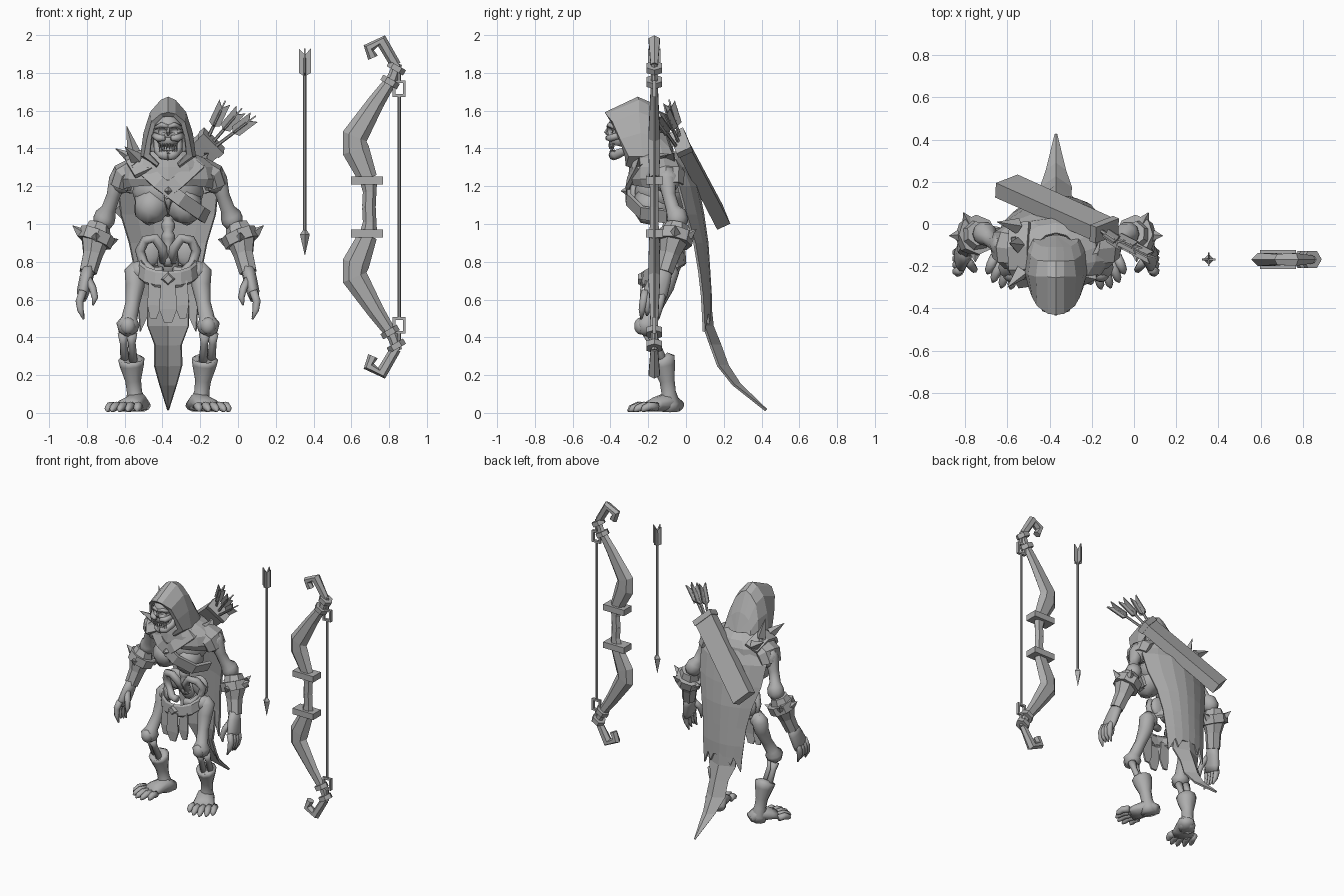
import bpy, bmesh, math
from mathutils import Vector as V

BODY = (-0.37, 0, 0)        # body parts are modelled around this origin
BOW = (0, -0.168, 1.09)
mat = bpy.data.materials.new("bone_grey")
mat.diffuse_color = (0.42, 0.42, 0.42, 1)


def make(name, verts, faces, loc=BODY, mirror=None, smooth=False, thick=0):
    me = bpy.data.meshes.new(name)
    me.from_pydata([tuple(v) for v in verts], [], faces)
    bm = bmesh.new()
    bm.from_mesh(me)
    bmesh.ops.remove_doubles(bm, verts=bm.verts, dist=1e-5)
    bmesh.ops.recalc_face_normals(bm, faces=bm.faces)
    for f in bm.faces:
        f.smooth = smooth
    bm.to_mesh(me)
    bm.free()
    me.materials.append(mat)
    ob = bpy.data.objects.new(name, me)
    ob.location = loc
    bpy.context.collection.objects.link(ob)
    if mirror:
        m = ob.modifiers.new("mirror", 'MIRROR')
        m.use_axis = (mirror == 'x', False, mirror == 'z')
    if thick:
        s = ob.modifiers.new("thickness", 'SOLIDIFY')
        s.thickness = thick
        s.offset = 0
    return ob


def loft(name, rings, closed=True, caps=True, **k):
    n = len(rings[0])
    verts = [p for r in rings for p in r]
    faces = [(i * n + j, i * n + (j + 1) % n, (i + 1) * n + (j + 1) % n, (i + 1) * n + j)
             for i in range(len(rings) - 1) for j in range(n if closed else n - 1)]
    if caps and closed:
        faces += [tuple(range(n)), tuple(range(len(verts) - n, len(verts)))]
    return make(name, verts, faces, **k)


def tube(name, pts, n=8, up=(0, 1, 0), box=False, caps=True, **k):
    """Sweep along points (x, y, z, half width, [half depth]); depth lies along up."""
    P = [V(p[:3]) for p in pts]
    rings = []
    for i, p in enumerate(pts):
        t = (P[min(i + 1, len(P) - 1)] - P[max(i - 1, 0)]).normalized()
        a = V(up).cross(t).normalized()
        b = t.cross(a)
        s = math.sqrt(2) if box else 1
        ring = []
        for j in range(n):
            w = 2 * math.pi * (j + (0.5 if box else 0)) / n
            ring.append(P[i] + a * math.cos(w) * p[3] * s + b * math.sin(w) * p[-1] * s)
        rings.append(ring)
    return loft(name, rings, caps=caps, **k)


def bone(name, pts, n=10, **k):
    return tube(name, pts, n, smooth=True, **k)


def ball(name, c, r, **k):
    pts = [(c[0], c[1], c[2] + r[2] * math.cos(w), max(r[0] * math.sin(w), .001), max(r[1] * math.sin(w), .001))
           for w in [math.pi * i / 8 for i in range(9)]]
    return tube(name, pts, 14, smooth=True, **k)


def oval(z, rx, cy, ry, n=14, drop=0):
    return [(rx * math.sin(w), cy - ry * math.cos(w), z - drop * math.cos(w))
            for w in [2 * math.pi * i / n for i in range(n)]]


def arch(half):             # half outline from crown to chin, mirrored
    return [(-x, y, z) for x, y, z in half[:0:-1]] + half


# ---------- bow ----------
bow = dict(loc=BOW, mirror='z')
tube("bow_grip", [(.693, 0, 0, .036, .026), (.697, 0, .08, .036, .026), (.69, 0, .15, .048, .03)], 6, **bow)
tube("bow_limb", [(.688, 0, .15, .05, .03), (.624, 0, .30, .072, .036), (.618, 0, .373, .068, .036),
                  (.73, 0, .553, .045, .026), (.82, 0, .685, .03, .02), (.845, 0, .76, .024, .018)], 6, **bow)
tube("bow_hook", [(.836, 0, .75, .028, .022), (.76, 0, .88, .034, .034), (.692, 0, .843, .03, .03),
                  (.715, 0, .79, .028, .024)], 6, **bow)
tube("grip_band", [(.683, 0, .118, .085, .045), (.683, 0, .162, .085, .045)], 4, box=True, **bow)
for x, z in ((.838, .735), (.805, .662)):
    tube("tip_band", [(x - .008, 0, z - .014, .05, .046), (x + .008, 0, z + .014, .05, .046)], 6, **bow)
tube("string", [(.853, 0, 0, .009), (.853, 0, .59, .009)], 6, **bow)
for x in (.826, .88):
    tube("string_link_side", [(x, 0, .583, .007, .01), (x, 0, .67, .007, .01)], 4, box=True, **bow)
for z in (.59, .663):
    tube("string_link_bar", [(.82, 0, z, .007, .01), (.886, 0, z, .007, .01)], 4, box=True, **bow)
tube("link_hanger", [(.853, 0, .66, .011), (.853, 0, .74, .011)], 6, **bow)


# ---------- arrows ----------
def arrow(base, tail, loc, head):
    b = V(base)
    d = V(tail) - b
    length = d.length
    d.normalize()
    side = d.cross(V((0, 1, 0))).normalized()
    at = lambda s, r: (*(b + d * s), r)
    tube("arrow_shaft", [at(0, .009), at(length - .05, .009)], 6, loc=loc)
    if head:
        tube("arrow_head", [at(-.11, .001), at(0, .026), at(.025, .008)], 4, loc=loc)
    for q in (side, d.cross(side)):
        for s in (1, -1):
            o = q * s
            c = [b + d * (length - .15), b + d * (length - .13) + o * .032,
                 b + d * length + o * .032, b + d * (length - .035)]
            make("arrow_feather", c, [(0, 1, 2, 3)], loc=loc, thick=.008)


arrow((.354, -.168, .945), (.354, -.168, 1.93), (0, 0, 0), True)
arrow((.18, -.01, 1.39), (.30, -.09, 1.645), BODY, False)
arrow((.2, -.02, 1.39), (.385, -.115, 1.605), BODY, False)
arrow((.21, -.03, 1.38), (.455, -.16, 1.565), BODY, False)

# ---------- quiver ----------
tilt = (-.05, .87, .3)
tube("quiver", [(.235, -.03, 1.435, .072, .036), (-.235, .18, 1.035, .074, .038)], 4, up=tilt, box=True)
tube("quiver_rim", [(.243, -.033, 1.442, .078, .042), (.215, -.021, 1.418, .078, .042)], 4, up=tilt, box=True)

# ---------- hood ----------
loft("hood", [
    arch([(0, -.405, 1.575), (.03, -.405, 1.57), (.068, -.385, 1.53), (.088, -.35, 1.45), (.096, -.32, 1.37), (.05, -.31, 1.32)]),
    arch([(0, -.425, 1.59), (.036, -.42, 1.582), (.085, -.385, 1.54), (.108, -.345, 1.45), (.125, -.30, 1.36), (.055, -.315, 1.31)]),
    arch([(0, -.255, 1.668), (.036, -.25, 1.652), (.09, -.25, 1.59), (.125, -.24, 1.48), (.142, -.23, 1.36), (.06, -.28, 1.30)]),
    arch([(0, -.18, 1.635), (.036, -.18, 1.615), (.082, -.175, 1.56), (.115, -.15, 1.46), (.135, -.12, 1.35), (.08, -.10, 1.30)]),
    arch([(0, -.115, 1.50), (.035, -.115, 1.49), (.07, -.11, 1.46), (.1, -.09, 1.40), (.11, -.06, 1.34), (.06, -.06, 1.30)]),
    arch([(0, -.06, 1.35)] * 6)], closed=False, thick=.012)

# ---------- skull ----------
skull = ball("skull", (0, -.315, 1.5), (.08, .105, .095))
cut = skull.modifiers.new("sockets", 'BOOLEAN')
cut.solver = 'EXACT'
sock = ball("eye_socket_cutter", (.034, -.42, 1.49), (.026, .04, .022), mirror='x')
sock.hide_render = sock.hide_viewport = True
cut.object = sock
bone("brow", [(0, -.41, 1.515, .012), (.035, -.405, 1.525, .014), (.066, -.37, 1.51, .012)], 8, mirror='x')
bone("cheekbone", [(.018, -.415, 1.455, .014), (.05, -.40, 1.455, .02), (.075, -.35, 1.47, .018)], 8, mirror='x')
tube("nose", [(0, -.41, 1.51, .008), (0, -.425, 1.485, .01), (0, -.415, 1.47, .006)], 6)
bone("upper_jaw", [(0, -.35, 1.47, .06, .05), (0, -.36, 1.44, .055, .05), (0, -.365, 1.415, .045, .045)], 10)
bone("lower_jaw", [(0, -.385, 1.365, .028), (.03, -.37, 1.367, .026), (.055, -.32, 1.39, .022), (.062, -.29, 1.45, .015)], 8, mirror='x')
for i in range(4):
    x, y = .008 + .0125 * i, -.405 + .007 * i
    tube("upper_tooth", [(x, y, 1.425, .006), (x, y, 1.398 - .006 * (i == 2), .003)], 4, mirror='x')
    tube("lower_tooth", [(x, y + .006, 1.37, .006), (x, y + .005, 1.394, .003)], 4, mirror='x')
bone("neck", [(0, -.27, 1.42, .04), (0, -.18, 1.34, .045), (0, -.10, 1.25, .04)])

# ---------- torso ----------
loft("mantle", [oval(1.38, .11, -.165, .12), oval(1.345, .19, -.145, .145), oval(1.30, .25, -.135, .16),
                oval(1.24, .265, -.135, .165), oval(1.18, .245, -.125, .16, drop=-.03)], caps=False, thick=.012)
tube("shoulder_cap", [(.17, -.12, 1.305, .048, .09), (.232, -.11, 1.265, .06, .098), (.256, -.10, 1.2, .056, .082)],
     8, caps=False, thick=.012, mirror='x')
ball("ribcage", (0, -.125, 1.17), (.19, .15, .13))
bone("lower_ribs", [(.045, -.2, 1.16, .07, .085), (.085, -.17, 1.1, .1, .115), (.1, -.15, 1.05, .08, .1),
                    (.1, -.13, 1.02, .03, .05)], 12, mirror='x')
bone("breastbone", [(0, -.275, 1.22, .025, .015), (0, -.28, 1.13, .02, .015), (0, -.265, 1.08, .006, .01)], 8)
bone("spine", [(0, -.08 - .02 * math.sin(i * .25), .78 + .02 * i, .036 if i % 3 else .026) for i in range(17)])

# chest straps, with a stud where they meet
strap = [(.2, -.06, 1.34), (.16, -.25, 1.32), (.05, -.305, 1.22), (-.07, -.305, 1.13), (-.17, -.235, 1.06), (-.2, -.1, 1.04)]
for s, n in ((1, 3), (-1, 6)):
    tube("chest_strap", [(x * s, y, z, .036, .011) for x, y, z in strap[:n]] +
         ([(-.03, -.3, 1.16, .036, .011)] if n == 3 else []), 4, up=(.3 * s, 1, .1), box=True)
tube("strap_stud", [(0, -.305, 1.175, .03), (0, -.345, 1.175, .001)], 4, up=(0, 0, 1))

# spiked strap over one shoulder
tube("shoulder_strap", [(-.13, -.29, 1.27, .05, .012), (-.175, -.21, 1.345, .05, .012), (-.18, -.11, 1.365, .05, .012),
                        (-.17, .005, 1.32, .05, .012)], 4, up=(-.4, -.3, 1), box=True)
for b, t in (((-.165, -.23, 1.345), (-.23, -.30, 1.41)), ((-.18, -.10, 1.37), (-.22, -.09, 1.52)), ((-.18, -.01, 1.34), (-.28, .01, 1.40))):
    tube("shoulder_spike", [(*b, .038), (*t, .001)], 4)

# ---------- cape: rows of (z, half width, centre y, edge y) ----------
rows = [(1.34, .19, .0, -.08), (1.2, .265, .06, -.04), (1.05, .25, .09, 0), (.9, .205, .112, .045),
        (.75, .175, .122, .07), (.62, .165, .13, .085), (.53, .155, .13, .09)]
col = (-1, -.66, -.33, 0, .33, .66, 1)
loft("cape", [[(c * w, yc + (ye - yc) * c * c, z) for c in col] for z, w, yc, ye in rows], closed=False, thick=.014)
make("cape_tatter", [(.155, .09, .53), (.102, .113, .53), (.148, .095, .43), (.051, .126, .53), (.08, .12, .47)],
     [(0, 1, 2), (1, 3, 4)], mirror='x', thick=.014)
loft("cape_tail", [[(-w, y - e, z), (0, y, z), (w, y - e, z)] for z, w, y, e in
                   ((.6, .11, .125, .02), (.46, .108, .14, .045), (.36, .07, .18, .05), (.25, .072, .22, .05),
                    (.15, .045, .285, .035), (.015, .003, .425, .004))], closed=False, thick=.014)

# ---------- pelvis, belt and loincloth ----------
hip = [(.02, -.09, .80), (.03, -.13, .87), (.07, -.15, .925), (.12, -.13, .915), (.15, -.1, .86), (.13, -.1, .79), (.08, -.13, .745), (.03, -.15, .75)]
bone("hip_bone", [(*p, .026) for p in hip], 8, mirror='x')
ball("hip_blade", (.1, -.06, .85), (.065, .03, .075), mirror='x')
ball("sacrum", (0, -.06, .81), (.06, .04, .08))
belt = lambda r, z: oval(z, .15 * r, -.12, .11 * r, drop=.06)
loft("belt", [belt(.93, .805), belt(1, .795), belt(1.04, .735), belt(.97, .725)], caps=False, thick=.015)
tube("belt_buckle", [(0, -.22, .708, .045), (0, -.255, .708, .025)], 4, up=(0, 0, 1))
for x, w, z0, z1, y, m in ((0, .048, .69, .48, -.235, None), (.072, .038, .70, .50, -.21, 'x')):
    tube("loincloth_strip", [(x, y, z0, w * .8, .006), (x, y - .005, z1 + .07, w, .006), (x * 1.1, y, z1, w * .45, .006)],
         4, box=True, mirror=m)

# ---------- arms ----------
L = dict(mirror='x')
bone("upper_arm", [(.24, -.1, 1.28, .05), (.265, -.1, 1.23, .05), (.29, -.09, 1.15, .036), (.315, -.07, 1.08, .038), (.33, -.05, 1.05, .055),
                   (.34, -.045, 1.02, .058), (.36, -.05, .975, .04)], **L)
ball("shoulder_joint", (.25, -.1, 1.23), (.06, .068, .07), **L)
tube("bracer", [(.365, -.045, 1.0, .06), (.385, -.06, .93, .082), (.40, -.085, .84, .055), (.425, -.115, .745, .048)], 7, **L)
tube("bracer_band", [(.37, -.05, .955, .096), (.392, -.062, .9, .094)], 8, **L)
for w in (0, math.pi * .5, math.pi * 1.1, -math.pi * .35):
    d = V((math.cos(w), -math.sin(w), .3 * math.cos(w)))
    c = V((.382, -.056, .93))
    tube("bracer_spike", [(*(c + d * .08), .028), (*(c + d * .125 + V((0, 0, .025))), .001)], 4, up=(.1, .2, 1), **L)
bone("hand", [(.42, -.11, .77, .036, .042), (.434, -.135, .71, .036, .06), (.45, -.16, .64, .034, .068), (.455, -.17, .60, .022, .06)], **L)
for i in range(4):
    y = -.125 - .03 * i
    bone("finger", [(.452, y, .645, .022), (.47, y - .01, .59, .022), (.465, y - .018, .545, .018),
                    (.447, y - .022, .495 + .01 * (i % 3), .005)], 7, **L)
bone("thumb", [(.425, -.165, .71, .022), (.40, -.2, .66, .021), (.388, -.215, .61, .018), (.398, -.22, .57, .005)], 7, **L)

# ---------- legs ----------
ball("hip_joint", (.15, -.1, .75), (.055, .055, .055), **L)
bone("thigh", [(.16, -.09, .79, .03), (.175, -.09, .75, .056), (.175, -.11, .67, .05), (.188, -.15, .58, .038), (.205, -.19, .50, .042),
               (.212, -.205, .47, .062), (.212, -.205, .43, .05), (.212, -.2, .41, .02)], **L)
ball("kneecap", (.212, -.24, .46), (.04, .035, .045), **L)
for dx, dy in ((-.022, 0), (.022, .02)):
    bone("shin_bone", [(.215 + dx, -.2 + dy, .42, .03), (.214 + dx, -.18 + dy, .37, .02), (.205 + dx, -.13 + dy, .25, .024)], 8, **L)
bone("calf_cuff", [(.195, -.13, .29, .045), (.195, -.125, .285, .07), (.192, -.118, .25, .064), (.185, -.1, .17, .042),
                   (.178, -.092, .11, .04), (.17, -.085, .05, .056), (.165, -.085, .01, .054)], **L)
# splayed foot with five toes
tube("foot", [(.13, -.035, .035, .045, .03), (.165, -.09, .06, .058, .055), (.2, -.155, .045, .072, .04), (.225, -.205, .03, .08, .025)],
     10, up=(0, 0, 1), smooth=True, **L)
tips = ((.165, -.285), (.215, -.308), (.26, -.302), (.3, -.275), (.325, -.235))
for i, (x, y) in enumerate(tips):
    bx, by = .155 + .033 * i, -.215 + .016 * i
    bone("toe", [(bx, by, .032, .024), ((bx + x) / 2, (by + y) / 2, .036, .024), (bx + (x - bx) * .85, by + (y - by) * .85, .022, .019),
                 (x, y, .01, .006)], 7, up=(0, 0, 1), **L)
